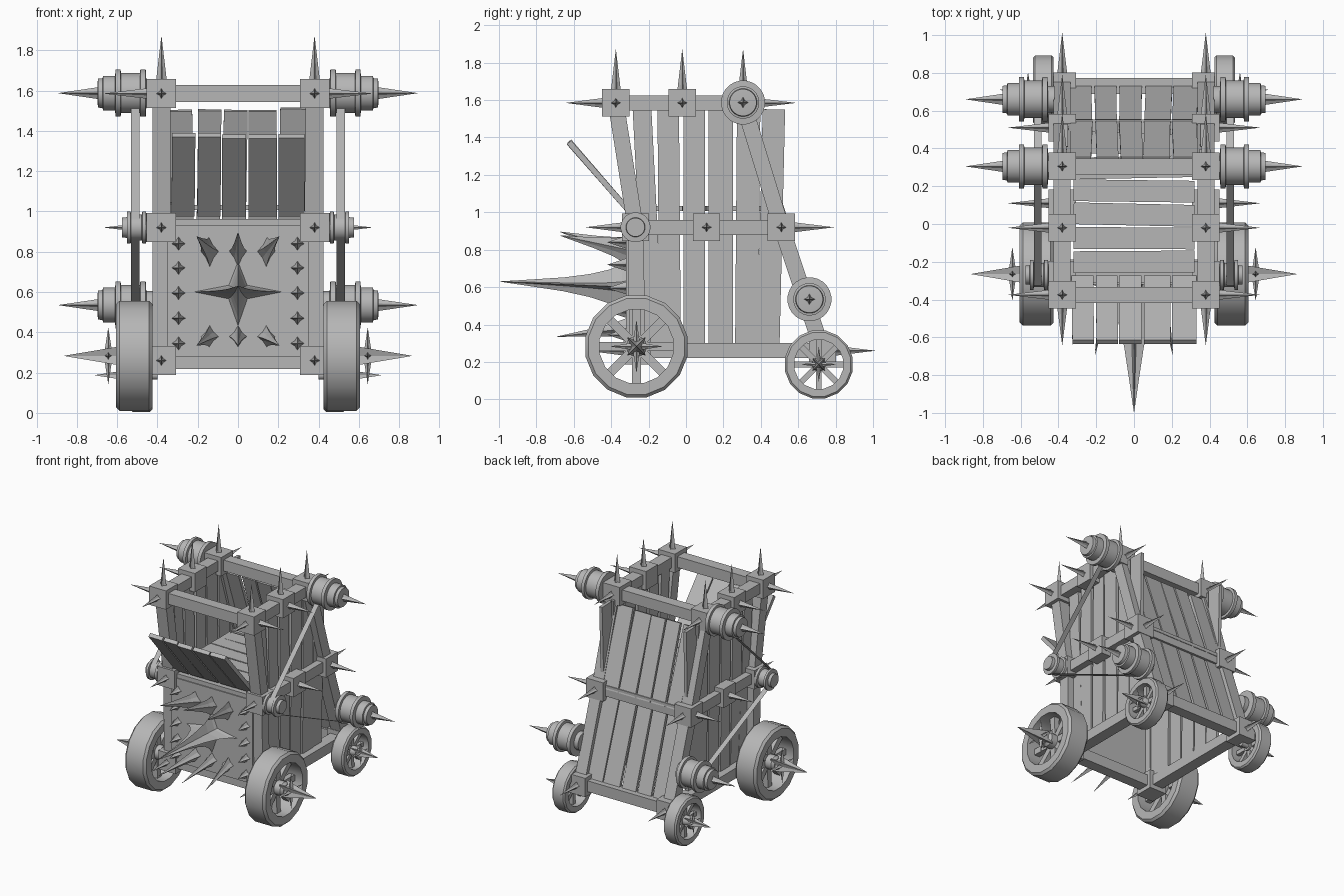
import bpy, math, random
from mathutils import Vector as V

if "Cube" in bpy.data.objects:
    bpy.data.objects.remove(bpy.data.objects["Cube"])

random.seed(4)
grey = bpy.data.materials.new("weathered grey")
grey.diffuse_color = (0.47, 0.47, 0.47, 1)
grey.use_nodes = True
grey.node_tree.nodes["Principled BSDF"].inputs["Base Color"].default_value = grey.diffuse_color


def make(name, verts, faces, smooth=False):
    me = bpy.data.meshes.new(name)
    me.from_pydata([tuple(v) for v in verts], [], faces)
    me.materials.append(grey)
    ob = bpy.data.objects.new(name, me)
    bpy.context.collection.objects.link(ob)
    bpy.context.view_layer.objects.active = ob
    ob.select_set(True)
    bpy.ops.object.mode_set(mode='EDIT')
    bpy.ops.mesh.select_all(action='SELECT')
    bpy.ops.mesh.normals_make_consistent(inside=False)
    bpy.ops.object.mode_set(mode='OBJECT')
    if smooth:
        bpy.ops.object.shade_smooth_by_angle(angle=math.radians(35))
    ob.select_set(False)
    return ob


def frame(d):
    """Two axes across direction d, the first along x where possible."""
    ref = V((0, 1, 0)) if abs(d.x) > 0.9 else V((1, 0, 0))
    v = d.cross(ref).normalized()
    return v.cross(d).normalized(), v


def tube(name, rings, closed=False, smooth=False):
    """Skin equal-length rings, with end caps or as a closed loop."""
    n, m = len(rings[0]), len(rings)
    verts = [p for r in rings for p in r]
    faces = [(i * n + j, i * n + (j + 1) % n, (i + 1) % m * n + (j + 1) % n, (i + 1) % m * n + j)
             for i in range(m if closed else m - 1) for j in range(n)]
    if not closed:
        faces += [tuple(range(n)), tuple(range((m - 1) * n, m * n))]
    return make(name, verts, faces, smooth)


def beam(name, p, q, w, t, taper=1.0):
    p, q = V(p), V(q)
    u, v = frame((q - p).normalized())
    rings = []
    for c, k in ((p, 1.0), (q, taper)):
        rings.append([c + u * w / 2 * k * a + v * t / 2 * b
                      for a, b in ((-1, -1), (1, -1), (1, 1), (-1, 1))])
    return tube(name, rings)


def spike(name, base, tip, ru, rv=None, inner=0.5, curve=((0, 1), (1, 0.02)), turn=0):
    """Spike with a four-pointed star section; curve gives its taper."""
    base, tip = V(base), V(tip)
    rv = rv or ru
    u, v = frame((tip - base).normalized())
    rings = []
    for s, k in curve:
        ring = []
        for i in range(8):
            a = i * math.pi / 4 + turn
            f = k * (1 if i % 2 == 0 else inner)
            ring.append(base.lerp(tip, s) + u * ru * f * math.cos(a) + v * rv * f * math.sin(a))
        rings.append(ring)
    return tube(name, rings)


def lathe(name, profile, s, y, z, sides, closed=False):
    rings = [[(s * x, y + r * math.cos(2 * math.pi * (i + .5) / sides),
               z + r * math.sin(2 * math.pi * (i + .5) / sides)) for i in range(sides)]
             for x, r in profile]
    return tube(name, rings, closed, True)


def belt(s, a, b):
    """Thin drive ribbon between two (y, z) points."""
    make("drive_belt", [(s * x, *p) for p in (a, b) for x in (.49, .53)], [(0, 1, 3, 2)])


X = 0.38
# joints of the frame, front to back (y, z)
top = [(-.375, 1.585), (-.02, 1.585), (.305, 1.585)]
mid = [(-.27, .92), (.11, .92), (.51, .92)]
low = [(-.26, .26), (.73, .26)]

for s in (-1, 1):
    # corner blocks with outward spikes
    for tier, row in (("top", top), ("middle", mid), ("base", low)):
        for i, (y, z) in enumerate(row):
            beam(tier + "_block", (s * X, y, z - .073), (s * X, y, z + .073), .146, .146)
            if tier == "top":
                spike("top_spike", (s * X, y, z + .07), (s * X, y, 1.87), .026)
            if not (tier == "base" or (tier, i) in (("top", 2), ("middle", 0))):
                spike("side_spike", (s * (X + .07), y, z), (s * .665, y, z), .026)
            if i == 0:
                spike("front_spike", (s * X, y - .07, z), (s * X, y - .265, z), .026)
            if i == len(row) - 1:
                spike("back_spike", (s * X, y + .07, z), (s * X, y + .28, z), .026)
    # side rails and posts
    for row in (top, mid, low):
        beam("side_rail", (s * X, *row[0]), (s * X, *row[-1]), .09, .08)
    for a, b in ((top[0], mid[0]), (mid[0], low[0]), (top[2], mid[2]), (mid[2], low[1])):
        beam("post", (s * X, *a), (s * X, *b), .09, .085)
    # side wall planks: lower y, upper y, width
    for y0, y1, w in ((-.17, -.235, .10), (-.085, -.095, .115), (.045, .045, .115),
                      (.185, .185, .13), (.325, .335, .125), (.44, .47, .12)):
        d = random.uniform(-.01, .01)
        beam("side_plank", (s * (.36 + d), y0, .28), (s * (.36 - d), y1, 1.55), .025, w)

    # pulleys with spiked ends
    drum = ((.42, .07), (.455, .07), (.458, .118), (.485, .118), (.487, .1), (.58, .1),
            (.583, .118), (.608, .118), (.61, .087), (.67, .087), (.672, .075), (.695, .072),
            (.697, .05))
    for y, z in ((.305, 1.587), (.66, .535)):
        lathe("pulley", drum, s, y, z, 24)
        spike("pulley_spike", (s * .69, y, z), (s * .89, y, z), .03)
    lathe("small_pulley", ((.42, .045), (.453, .045), (.456, .08), (.475, .08), (.478, .065),
                           (.53, .065), (.533, .08), (.55, .08), (.552, .052), (.575, .05)),
          s, -.27, .92, 20)
    belt(s, (.24, 1.51), (-.325, .965))
    belt(s, (-.295, .86), (.62, .445))

    # wheels: y, z, radius, inner radius, inner x, outer x, spike tip x
    for name, y, z, r, ri, x0, x1, tip in (("front", -.265, .283, .278, .2, .425, .605, .86),
                                          ("rear", .71, .187, .185, .133, .425, .535, .71)):
        b = r * .06
        lathe(name + "_wheel", ((x0, ri), (x0, r - b), (x0 + b, r), (x1 - b, r), (x1, r - b), (x1, ri)),
              s, y, z, 16, True)
        lathe(name + "_axle", ((.4, .022), (x1 - .04, .022)), s, y, z, 12)
        lathe(name + "_hub", ((x0 + .03, r * .2), (x1 - .02, r * .2), (x1, r * .14)), s, y, z, 16)
        xm = (x0 + x1) / 2
        for i in range(8):
            a = i * math.pi / 4
            c, e = math.cos(a), math.sin(a)
            beam(name + "_spoke", (s * xm, y + ri * 1.05 * c, z + ri * 1.05 * e),
                 (s * xm, y + .1 * r * c, z + .1 * r * e), r * .17, r * .17, .7)
            if i % 2 == 0:
                xs, L = x1 + r * .14, r * .5
                spike(name + "_hub_barb", (s * xs, y, z), (s * xs, y + L * c, z + L * e), r * .08)
        spike(name + "_hub_spike", (s * (x1 - .03), y, z), (s * tip, y, z), r * .25,
              turn=math.pi / 4)

# cross rails
for y, z in (top[0], top[2], mid[0], mid[2], low[0], low[1]):
    beam("cross_rail", (-X, y, z), (X, y, z), .085, .085)

# back wall, in two courses, and the raised front hatch
back = lambda z: .31 + .347 * (1.59 - z)
for x, w in ((-.277, .115), (-.147, .115), (-.02, .118), (.122, .14), (.265, .13)):
    j = [random.uniform(-.012, .012) for _ in range(6)]
    beam("upper_back_plank", (x, back(.93) + .005, .93), (x + j[0], back(1.51) + .005, 1.51 + j[1]), w, .025)
    beam("lower_back_plank", (x + j[2], back(.28) - .04, .28), (x, back(1.03) - .035, 1.03 + j[3]), w, .025)
    beam("hatch_plank", (x + j[4] / 2, -.285, .985), (x + j[4], -.625, 1.375 + j[5] / 2), w, .03)

# upper floor
for i in range(6):
    y, d = -.2 + i * .125, random.uniform(-.01, .01)
    beam("floor_plank", (-.32, y - d, 1.02), (.32, y + d, 1.02), .115, .025)

# front wall
beam("front_wall", (0, -.295, .28), (0, -.295, .93), .70, .05)

# large ram spike with a flared cross-shaped root
spike("ram_spike", (0, -.31, .6), (0, -.995, .63), .235, .17, .3,
      ((0, 1), (.05, .75), (.14, .54), (.3, .36), (.5, .22), (.75, .11), (1, .005)))

# medium spikes fanned around the ram
flare = ((0, 1), (.2, .66), (.5, .38), (1, .02))
for sx in (-1, 0, 1):
    spike("upper_ram_spike", (sx * .14, -.31, .80), (sx * .205, -.67, .895 - abs(sx) * .02),
          .045, .075, .6, flare)
    spike("lower_ram_spike", (sx * .14, -.31, .38), (sx * .205, -.69, .335), .045, .055, .6, flare)

# stud columns
for sx in (-1, 1):
    for z in (.345, .47, .595, .72, .84):
        spike("stud", (sx * .295, -.31, z), (sx * .295, -.42, z), .037, inner=.55)
